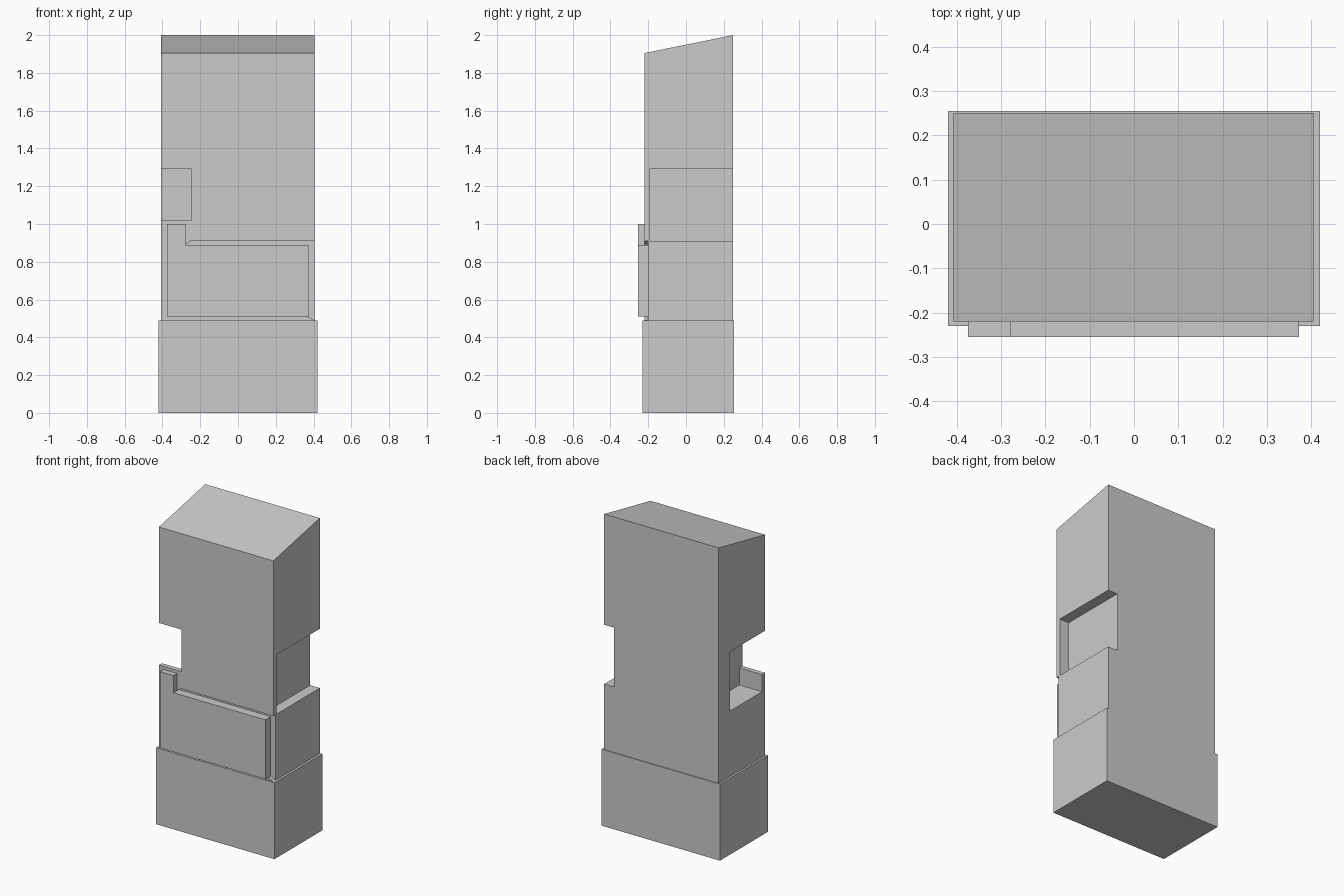
import bpy
import bmesh

if "Cube" in bpy.data.objects:
    bpy.data.objects.remove(bpy.data.objects["Cube"])


def prism(name, profile, axis, lo, hi):
    """Extrude a 2D profile along an axis: 'X' takes (y, z), 'Y' takes (x, z), 'Z' takes (x, y)."""
    place = {'X': lambda a, b, t: (t, a, b),
             'Y': lambda a, b, t: (a, t, b),
             'Z': lambda a, b, t: (a, b, t)}[axis]
    bm = bmesh.new()
    face = bm.faces.new([bm.verts.new(place(a, b, lo)) for a, b in profile])
    ext = bmesh.ops.extrude_face_region(bm, geom=[face])
    for v in ext['geom']:
        if isinstance(v, bmesh.types.BMVert):
            v.co['XYZ'.index(axis)] = hi
    bmesh.ops.recalc_face_normals(bm, faces=bm.faces)
    mesh = bpy.data.meshes.new(name)
    bm.to_mesh(mesh)
    bm.free()
    obj = bpy.data.objects.new(name, mesh)
    bpy.context.collection.objects.link(obj)
    return obj


def rect(a0, a1, b0, b1):
    return [(a0, b0), (a1, b0), (a1, b1), (a0, b1)]


def cut(target, cutter):
    cutter.hide_render = True
    mod = target.modifiers.new("cut", 'BOOLEAN')
    mod.operation = 'DIFFERENCE'
    mod.solver = 'EXACT'
    mod.object = cutter
    bpy.context.view_layer.objects.active = target
    bpy.ops.object.modifier_apply(modifier=mod.name)
    bpy.data.objects.remove(cutter)


# Base plinth
prism("base", rect(-0.42, 0.42, -0.23, 0.255), 'Z', 0, 0.49)

# Cabinet body with sloped top
body = prism("cabinet_body", [(-0.22, 0.49), (0.25, 0.49), (0.25, 2.0), (-0.22, 1.905)],
             'X', -0.407, 0.405)

# Left pocket, open to the front above a thin lip
cut(body, prism("left_pocket_cutter",
                [(-0.19, 0.91), (0.138, 0.91), (0.138, 1.29),
                 (-0.5, 1.29), (-0.5, 1.02), (-0.19, 1.02)], 'X', -0.6, -0.245))

# Right shelf notch, open to the back
cut(body, prism("right_notch_cutter", rect(-0.19, 0.5, 0.91, 1.29), 'X', 0.337, 0.6))

# Shallow mitred channel above and to the right of the front panel
cut(body, prism("channel_cutter",
                [(-0.28, 0.89), (-0.25, 0.91), (0.44, 0.91),
                 (0.44, 0.47), (0.37, 0.51), (0.36, 0.51), (0.36, 0.88), (-0.28, 0.88)],
                'Y', -0.4, -0.2))

# Raised front panel with a tab at its upper left
prism("front_panel", [(-0.375, 0.51), (0.372, 0.51), (0.372, 0.89),
                      (-0.278, 0.89), (-0.278, 1.0), (-0.375, 1.0)], 'Y', -0.255, -0.199)
